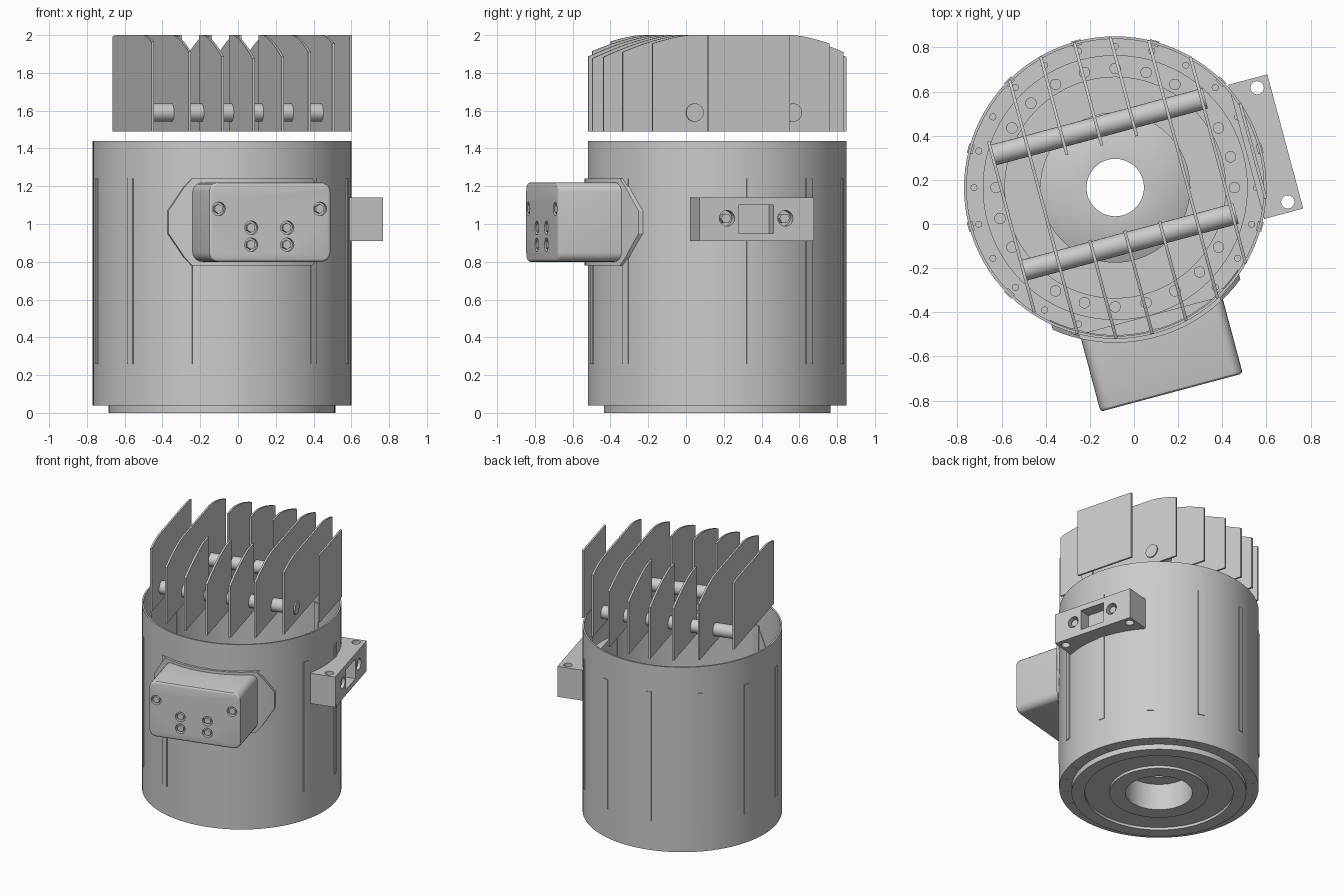
import bpy, bmesh, math
from mathutils import Matrix, Vector

if "Cube" in bpy.data.objects:
    bpy.data.objects.remove(bpy.data.objects["Cube"])

# The whole motor is built on its own axis, then turned 15 degrees and shifted
PLACE = Matrix.Translation((-0.085, 0.165, 0)) @ Matrix.Rotation(math.radians(15), 4, 'Z')


def finish(bm, name, smooth=True):
    bmesh.ops.recalc_face_normals(bm, faces=bm.faces)
    me = bpy.data.meshes.new(name)
    bm.to_mesh(me)
    bm.free()
    ob = bpy.data.objects.new(name, me)
    bpy.context.collection.objects.link(ob)
    ob.matrix_world = PLACE
    if smooth:
        bpy.ops.object.select_all(action='DESELECT')
        ob.select_set(True)
        bpy.context.view_layer.objects.active = ob
        bpy.ops.object.shade_smooth_by_angle(angle=math.radians(30))
    return ob


def add_box(bm, lo, hi, rot=0.0):
    lo, hi = Vector(lo), Vector(hi)
    m = (Matrix.Rotation(rot, 4, 'Z') @ Matrix.Translation((lo + hi) / 2)
         @ Matrix.Diagonal((*(hi - lo), 1)))
    return bmesh.ops.create_cube(bm, size=1, matrix=m)


def add_cyl(bm, pos, r, depth, axis='Z', seg=16):
    rot = {'Z': Matrix(), 'X': Matrix.Rotation(math.pi / 2, 4, 'Y'),
           'Y': Matrix.Rotation(math.pi / 2, 4, 'X')}[axis]
    bmesh.ops.create_cone(bm, cap_ends=True, segments=seg, radius1=r, radius2=r,
                          depth=depth, matrix=Matrix.Translation(pos) @ rot)


def lathe(name, profile, seg=96):
    bm = bmesh.new()
    vs = [bm.verts.new((r, 0, z)) for r, z in profile]
    es = [bm.edges.new((vs[i], vs[(i + 1) % len(vs)])) for i in range(len(vs))]
    bmesh.ops.spin(bm, geom=vs + es, cent=(0, 0, 0), axis=(0, 0, 1),
                   angle=2 * math.pi, steps=seg, use_duplicate=False)
    bmesh.ops.remove_doubles(bm, verts=bm.verts, dist=1e-5)
    return finish(bm, name)


def cut(ob, bm):
    cutter = finish(bm, "cutter", False)
    cutter.hide_render = True
    mod = ob.modifiers.new("cut", 'BOOLEAN')
    mod.operation, mod.solver, mod.object = 'DIFFERENCE', 'EXACT', cutter
    bpy.context.view_layer.update()
    bpy.context.view_layer.objects.active = ob
    bpy.ops.object.modifier_apply(modifier=mod.name)
    bpy.data.objects.remove(cutter)


# Open-topped drum with floor, stepped base and central hub
lathe("drum", [(.60, 0), (.60, .04), (.685, .04), (.685, 1.44), (.673, 1.44), (.673, .07),
               (.60, .07), (.60, .10), (.50, .10), (.50, .06), (.34, .06), (.34, .20),
               (.23, .25), (.13, .25), (.13, .20), (.23, .20), (.23, 0), (.34, 0),
               (.34, .02), (.51, .02), (.51, 0)])

# Two rings of floor bolts, seen from above and below
bm = bmesh.new()
for i in range(24):
    a = math.radians(i * 15)
    c, s = math.cos(a), math.sin(a)
    add_cyl(bm, (.54 * c, .54 * s, .115), .026, .05, seg=12)
    add_cyl(bm, (.64 * c, .64 * s, .061), .016, .046, seg=10)
    add_cyl(bm, (.56 * c, .56 * s, .012), .016, .022, seg=10)
finish(bm, "floor_bolts")

# Twelve vertical strips set almost flush in the wall
bm = bmesh.new()
for i in range(12):
    add_box(bm, (.665, -.022, .26), (.690, .022, 1.24), math.radians(30 * i))
finish(bm, "wall_strips", False)

# Terminal box
bm = bmesh.new()
add_box(bm, (-.327, -.963, .80), (.340, -.60, 1.22))
corner = [e for e in bm.edges if abs(e.verts[0].co.y - e.verts[1].co.y) > .1]
bmesh.ops.bevel(bm, geom=corner, offset=.05, segments=5, profile=.5, affect='EDGES')
front = [e for e in bm.edges if all(v.co.y < -.95 for v in e.verts)]
bmesh.ops.bevel(bm, geom=front, offset=.015, segments=3, profile=.5, affect='EDGES')
box = finish(bm, "terminal_box")
bm = bmesh.new()
HOLES = [(-.275, 1.08), (.28, 1.08), (-.097, .98), (.10, .98), (-.097, .89), (.10, .89)]
for u, z in HOLES:
    add_cyl(bm, (u, -.963, z), .036, .06, 'Y', 20)
cut(box, bm)
bm = bmesh.new()
for u, z in HOLES:
    add_cyl(bm, (u, -.945, z), .025, .03, 'Y', 6)
finish(bm, "terminal_box_screws", False)

# Six-sided mounting flange wrapped round the wall behind the box
bm = bmesh.new()
rows = []
for i in range(-12, 13):
    u = .44 * i / 12
    h = .23 if abs(u) < .34 else .23 - (abs(u) - .34) / .10 * .17
    rows.append([bm.verts.new((u, -math.sqrt(r * r - u * u), 1.01 + s * h))
                 for r, s in ((.703, -1), (.703, 1), (.668, 1), (.668, -1))])
for a, b in zip(rows, rows[1:]):
    for j in range(4):
        k = (j + 1) % 4
        bm.faces.new((a[j], a[k], b[k], b[j]))
bm.faces.new(rows[0])
bm.faces.new(rows[-1])
finish(bm, "box_flange")

# Side bracket with lifting holes, bolt holes and a square pocket
bm = bmesh.new()
add_box(bm, (.615, -.312, .91), (.798, .317, 1.14))
bracket = finish(bm, "side_bracket", False)
bm = bmesh.new()
for v in (-.265, .27):
    add_cyl(bm, (.738, v, 1.025), .03, .4, seg=24)
for v in (-.16, .16):
    add_cyl(bm, (.78, v, 1.03), .042, .08, 'X', 20)
add_box(bm, (.71, -.095, .95), (.9, .095, 1.10))
cut(bracket, bm)
bm = bmesh.new()
for v in (-.16, .16):
    add_cyl(bm, (.757, v, 1.03), .028, .05, 'X', 6)
finish(bm, "bracket_bolts", False)


# Parallel top plates with curved upper ends; the middle three are split at the centre
def top_z(v):
    return 2 - .125 * (max(0, abs(v) - .28) / .405) ** 1.5


bm = bmesh.new()
T = .007
for k in range(8):
    u = -.50 + .1636 * k
    half = math.sqrt(.683 ** 2 - u * u)
    lo, hi = (-.45, .35) if k == 0 else (-half, half)
    spans = [(lo, -.2), (.2, hi)] if k in (2, 3, 4) else [(lo, hi)]
    for a, b in spans:
        n = 24
        steps = [a + (b - a) * i / n for i in range(n + 1)]
        pts = [(a, 1.49)] + [(v, top_z(v)) for v in steps] + [(b, 1.49)]
        f = bm.faces.new([bm.verts.new((u - T, v, z)) for v, z in pts])
        ex = bmesh.ops.extrude_face_region(bm, geom=[f])
        bmesh.ops.translate(bm, vec=(2 * T, 0, 0),
                            verts=[g for g in ex['geom'] if isinstance(g, bmesh.types.BMVert)])
finish(bm, "top_plates")

# Round bars tying the plates together
bm = bmesh.new()
for v in (-.255, .285):
    add_cyl(bm, (-.002, v, 1.59), .048, 1.0, 'X', 24)
finish(bm, "tie_bars")
